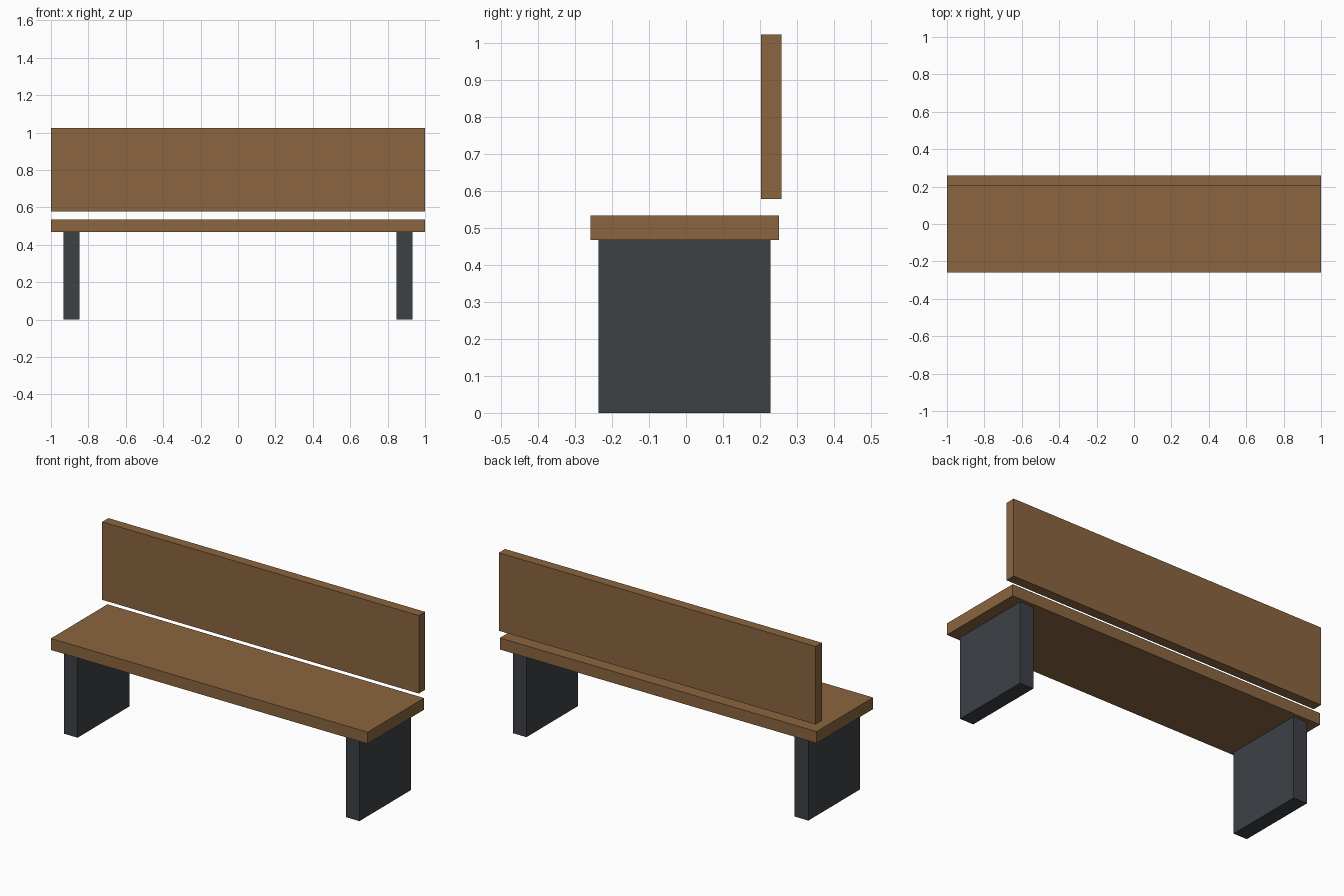
import bpy

if "Cube" in bpy.data.objects:
    bpy.data.objects.remove(bpy.data.objects["Cube"])


def material(name, color):
    mat = bpy.data.materials.new(name)
    mat.diffuse_color = color
    mat.use_nodes = True
    mat.node_tree.nodes["Principled BSDF"].inputs["Base Color"].default_value = mat.diffuse_color
    return mat


def box(name, x, y, z, mat):
    """Box spanning the (min, max) range on each axis."""
    spans = (x, y, z)
    bpy.ops.mesh.primitive_cube_add(size=1, location=[(a + b) / 2 for a, b in spans])
    obj = bpy.context.object
    obj.name = name
    obj.scale = [b - a for a, b in spans]
    bpy.ops.object.transform_apply(location=False, rotation=False, scale=True)
    obj.data.materials.append(mat)
    return obj


wood = material("wood", (0.26, 0.13, 0.05, 1))
metal = material("dark_metal", (0.047, 0.052, 0.06, 1))

SEAT_BOTTOM = 0.468

# Seat plank and the upright backrest hovering above its rear edge
box("seat", (-1, 1), (-0.259, 0.251), (SEAT_BOTTOM, 0.534), wood)
box("backrest", (-1, 1), (0.203, 0.259), (0.578, 1.023), wood)

# Slab legs, one near each end
for side, cx in (("left", -0.89), ("right", 0.89)):
    box(side + "_leg", (cx - 0.043, cx + 0.043), (-0.237, 0.229), (0, SEAT_BOTTOM), metal)
